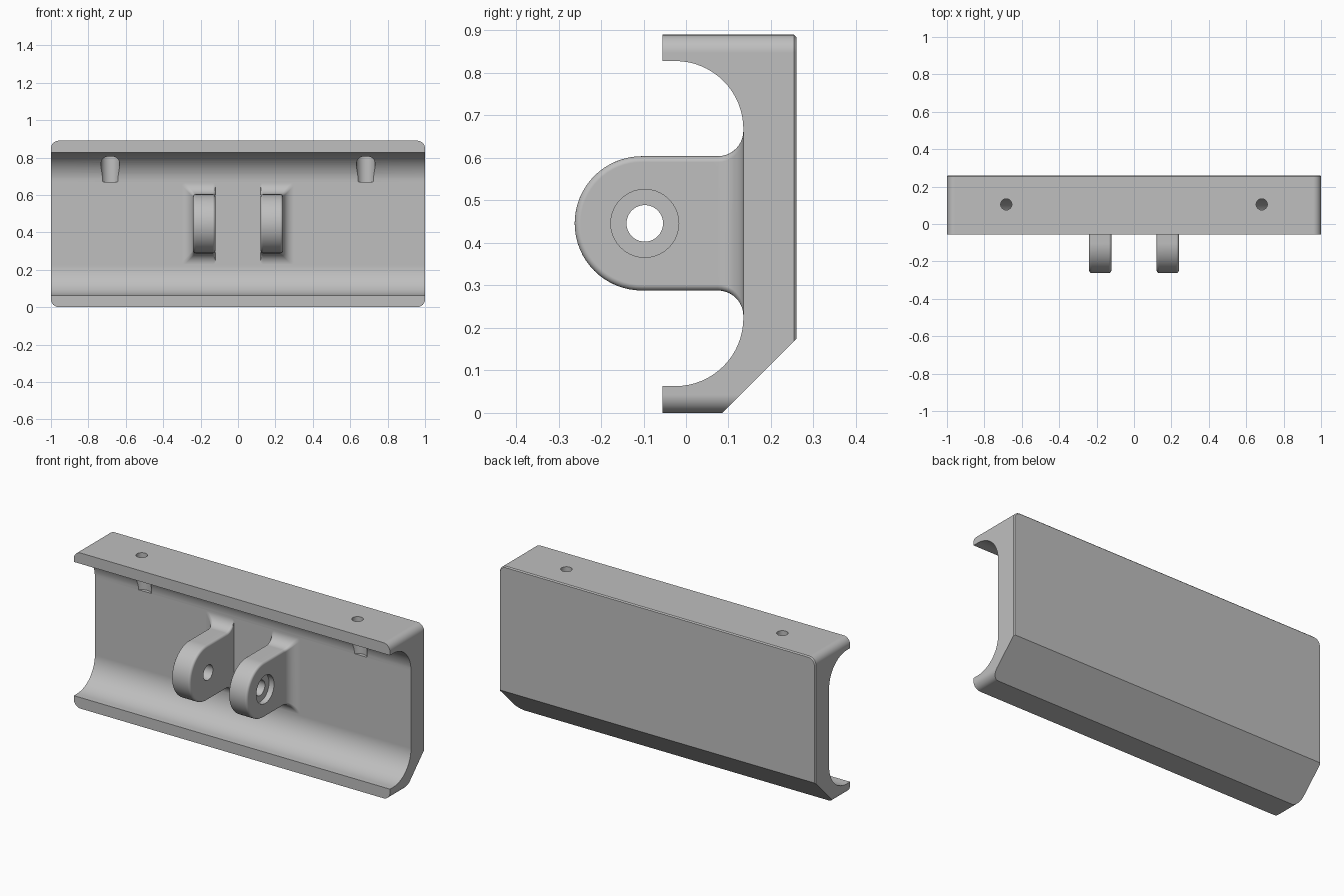
import bpy, bmesh
from math import sin, cos, pi, radians
from mathutils import Matrix

cube = bpy.data.objects.get("Cube")
if cube:
    bpy.data.objects.remove(cube, do_unlink=True)

grey = bpy.data.materials.new("grey metal")
grey.use_nodes = True
colour = (0.52, 0.52, 0.52, 1)
grey.diffuse_color = colour
grey.node_tree.nodes["Principled BSDF"].inputs["Base Color"].default_value = colour

MID_Z = 0.446      # height of the lug centre line
WALL_Y = 0.135     # front face of the back wall


def finish(name, bm):
    bmesh.ops.recalc_face_normals(bm, faces=bm.faces)
    mesh = bpy.data.meshes.new(name)
    bm.to_mesh(mesh)
    bm.free()
    mesh.materials.append(grey)
    ob = bpy.data.objects.new(name, mesh)
    bpy.context.collection.objects.link(ob)
    return ob


def arc(cy, cz, r, start, end, steps):
    angles = [radians(start + (end - start) * i / steps) for i in range(steps + 1)]
    return [(cy + r * cos(a), cz + r * sin(a)) for a in angles]


def extrude_x(points, x0, x1):
    bm = bmesh.new()
    face = bm.faces.new([bm.verts.new((x0, y, z)) for y, z in points])
    new = bmesh.ops.extrude_face_region(bm, geom=[face])["geom"]
    verts = [v for v in new if isinstance(v, bmesh.types.BMVert)]
    bmesh.ops.translate(bm, verts=verts, vec=(x1 - x0, 0, 0))
    bmesh.ops.recalc_face_normals(bm, faces=bm.faces)
    return bm


def cylinder(name, r, depth, centre, axis, segments=40):
    bm = bmesh.new()
    turn = Matrix.Rotation(pi / 2, 4, "Y") if axis == "x" else Matrix()
    bmesh.ops.create_cone(bm, cap_ends=True, segments=segments, radius1=r, radius2=r,
                          depth=depth, matrix=Matrix.Translation(centre) @ turn)
    return finish(name, bm)


def combine(target, tool, operation):
    mod = target.modifiers.new("combine", "BOOLEAN")
    mod.operation = operation
    mod.solver = "EXACT"
    mod.object = tool
    bpy.context.view_layer.objects.active = target
    bpy.ops.object.modifier_apply(modifier=mod.name)
    bpy.data.objects.remove(tool, do_unlink=True)


# Channel: C-shaped section with a sloping lower back
section = [(-0.055, 0.95), (0.3, 0.95), (0.3, 0.215), (0.045, -0.04), (-0.055, -0.04)]
section += [(-0.055, 0.063)] + arc(-0.025, 0.223, 0.16, -90, 0, 16)
section += arc(-0.025, 0.668, 0.16, 0, 90, 16) + [(-0.055, 0.828)]
body = finish("bracket_body", extrude_x(section, -1.1, 1.1))

# Outline block: rounds the four end corners and chamfers the back rim
bm = bmesh.new()
bmesh.ops.create_cube(bm, size=1)
bmesh.ops.scale(bm, verts=bm.verts, vec=(2, 0.46, 0.89))
bmesh.ops.translate(bm, verts=bm.verts, vec=(0, 0.03, 0.445))
along_y = [e for e in bm.edges if abs(e.verts[0].co.y - e.verts[1].co.y) > 0.1]
bmesh.ops.bevel(bm, geom=along_y, offset=0.042, segments=8, profile=0.5, affect="EDGES")
rim = [e for e in bm.edges if all(v.co.y > 0.25 for v in e.verts)]
bmesh.ops.bevel(bm, geom=rim, offset=0.006, segments=1, affect="EDGES")
combine(body, finish("outline_block", bm), "INTERSECT")


def make_lug(side):
    # Round-nosed lug with softened edges
    r, fillet = 0.158, 0.06
    start = WALL_Y - fillet
    points = [(start, MID_Z + r)] + arc(-0.104, MID_Z, r, 90, 270, 32) + [(start, MID_Z - r)]
    bm = extrude_x(points, 0.121, 0.24)
    edges = [e for e in bm.edges
             if abs(e.verts[0].co.x - e.verts[1].co.x) < 0.01
             and not all(v.co.y > start - 0.001 for v in e.verts)]
    bmesh.ops.bevel(bm, geom=edges, offset=0.014, segments=4, profile=0.5, affect="EDGES")
    cap = max(bm.faces, key=lambda f: f.calc_center_median().y)
    # Flared root, growing outward, up and down into the wall
    steps, last = 10, 0
    for i in range(1, steps + 2):
        a = min(i, steps) / steps * pi / 2
        y = start + fillet * sin(a) if i <= steps else WALL_Y + 0.04
        spread = fillet * (1 - cos(a))
        new = bmesh.ops.extrude_face_region(bm, geom=[cap])["geom"]
        old, cap = cap, next(f for f in new if isinstance(f, bmesh.types.BMFace))
        if old.is_valid:
            bmesh.ops.delete(bm, geom=[old], context="FACES_ONLY")
        for v in cap.verts:
            v.co.y = y
            v.co.z += (spread - last) * (1 if v.co.z > MID_Z else -1)
            if v.co.x > 0.18:
                v.co.x += spread - last
        last = spread
    bmesh.ops.scale(bm, verts=bm.verts, vec=(side, 1, 1))
    return finish("lug", bm)


for side in (-1, 1):
    combine(body, make_lug(side), "UNION")

# Pin hole through both lugs, with a shallow recess on each outer face
pin = (-0.097, MID_Z)
combine(body, cylinder("pin_hole", 0.043, 0.8, (0, *pin), "x"), "DIFFERENCE")
for side in (-1, 1):
    combine(body, cylinder("pin_recess", 0.08, 0.1, (side * 0.258, *pin), "x"), "DIFFERENCE")

# Screw holes through the top, each with a wider pocket below
for side in (-1, 1):
    x = side * 0.683
    combine(body, cylinder("screw_pocket", 0.05, 0.14, (x, 0.105, 0.74), "z"), "DIFFERENCE")
    combine(body, cylinder("screw_hole", 0.03, 0.2, (x, 0.105, 0.85), "z"), "DIFFERENCE")

# Smooth curves, crisp edges
bpy.ops.object.select_all(action="DESELECT")
body.select_set(True)
bpy.context.view_layer.objects.active = body
bpy.ops.object.shade_smooth_by_angle(angle=radians(30))
weighted = body.modifiers.new("even shading", "WEIGHTED_NORMAL")
weighted.keep_sharp = True
